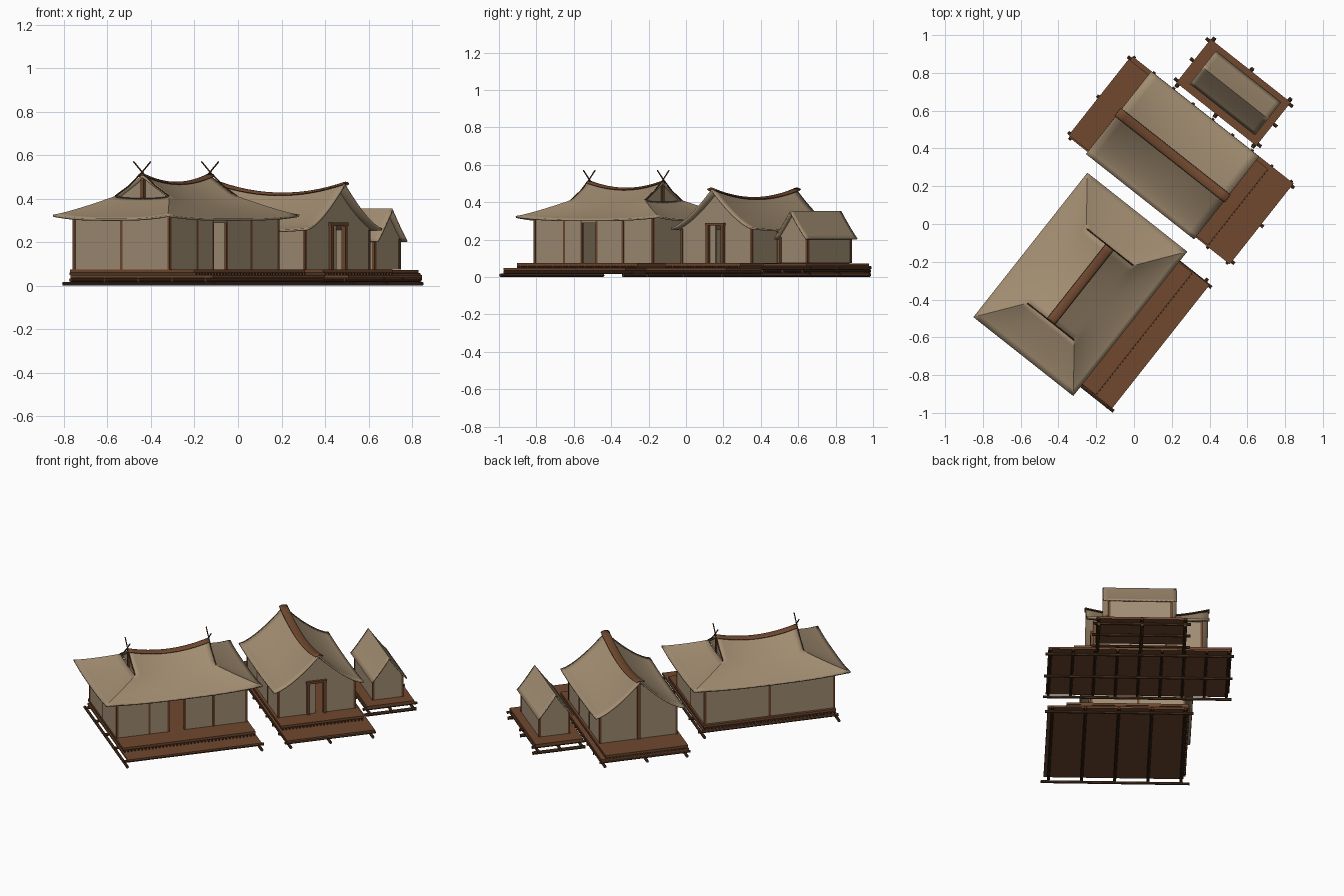
import bpy, bmesh, math
from mathutils import Vector, Matrix

if "Cube" in bpy.data.objects:
    bpy.data.objects.remove(bpy.data.objects["Cube"])

# The whole compound is laid out on straight axes, then turned
TURN = Matrix.Rotation(math.radians(-38.3), 4, 'Z')
FLOOR = 0.075


def material(name, rgb):
    m = bpy.data.materials.new(name)
    m.use_nodes = True
    m.diffuse_color = (*rgb, 1)
    bsdf = m.node_tree.nodes["Principled BSDF"]
    bsdf.inputs["Base Color"].default_value = (*rgb, 1)
    bsdf.inputs["Roughness"].default_value = 0.9
    return m


THATCH = material("thatch", (0.36, 0.265, 0.165))
WALL = material("woven_wall", (0.355, 0.27, 0.175))
WOOD = material("brown_wood", (0.16, 0.065, 0.028))
DARK = material("dark_wood", (0.085, 0.036, 0.016))


def finish(name, bm, mat, smooth=False):
    mesh = bpy.data.meshes.new(name)
    bm.transform(TURN)
    bm.to_mesh(mesh)
    bm.free()
    mesh.materials.append(mat)
    if smooth:
        for p in mesh.polygons:
            p.use_smooth = True
        mesh.set_sharp_from_angle(angle=math.radians(35))
    obj = bpy.data.objects.new(name, mesh)
    bpy.context.collection.objects.link(obj)
    return obj


def boxes(name, spans, mat):
    """Each span is x0, x1, y0, y1, z0, z1."""
    bm = bmesh.new()
    for x0, x1, y0, y1, z0, z1 in spans:
        m = Matrix.Translation(((x0 + x1) / 2, (y0 + y1) / 2, (z0 + z1) / 2))
        bmesh.ops.create_cube(bm, size=1, matrix=m @ Matrix.Diagonal((x1 - x0, y1 - y0, z1 - z0, 1)))
    finish(name, bm, mat)


def poles(name, pairs, r, mat):
    bm = bmesh.new()
    for p, q in pairs:
        p, q = Vector(p), Vector(q)
        m = Matrix.Translation((p + q) / 2) @ (q - p).to_track_quat('Z', 'Y').to_matrix().to_4x4()
        bmesh.ops.create_cone(bm, cap_ends=True, segments=8, radius1=r, radius2=r,
                              depth=(q - p).length, matrix=m)
    finish(name, bm, mat, True)


def spread(a, b, n):
    return [a + (b - a) * i / (n - 1) for i in range(n)]


def sheet(name, patches, mat, thick=0.01):
    """Curved sheet welded from patches (f, a values); f(a, b) has b from -1 to 1."""
    bm = bmesh.new()
    cols = spread(-1, 1, 17)
    for f, rows in patches:
        grid = [[bm.verts.new(f(a, b)) for b in cols] for a in rows]
        faces = [bm.faces.new((r[j], s[j], s[j + 1], r[j + 1]))
                 for r, s in zip(grid, grid[1:]) for j in range(len(cols) - 1)]
        bm.normal_update()
        if sum(face.normal.z for face in faces) < 0:
            bmesh.ops.reverse_faces(bm, faces=faces)
    bmesh.ops.remove_doubles(bm, verts=bm.verts, dist=0.0005)
    mod = finish(name, bm, mat, True).modifiers.new("thickness", 'SOLIDIFY')
    mod.thickness, mod.offset = thick, -1


def panel(name, outline, axis, at, mat, thick=0.01):
    """Upright panel; the outline is (along, z), the axis is the one it faces."""
    bm = bmesh.new()
    place = (lambda s, z: (at, s, z)) if axis == 'x' else (lambda s, z: (s, at, z))
    face = bm.faces.new([bm.verts.new(place(s, z)) for s, z in outline])
    out = bmesh.ops.extrude_face_region(bm, geom=[face])
    shift = Vector((thick, 0, 0)) if axis == 'x' else Vector((0, thick, 0))
    bmesh.ops.translate(bm, vec=shift, verts=[v for v in out["geom"] if isinstance(v, bmesh.types.BMVert)])
    bmesh.ops.recalc_face_normals(bm, faces=bm.faces)
    finish(name, bm, mat)


def posts(name, spots, top, r=0.007):
    boxes(name, [(x - r, x + r, y - r, y + r, FLOOR, top) for x, y in spots], WOOD)


def rectangle(s0, s1, top):
    return [(s0, FLOOR), (s1, FLOOR), (s1, top), (s0, top)]


def with_door(s0, s1, d0, d1, dz):
    return [(s0, FLOOR), (d0, FLOOR), (d0, dz), (d1, dz), (d1, FLOOR), (s1, FLOOR)]


def ridge_cap(name, x, y, half, along, height, w=0.027):
    def f(a, b):
        side, z = w * math.sin(a * 1.5), height(b) + 0.012 * math.cos(a * 1.5) - 0.006
        return (x + side, y + b * half, z) if along == 'y' else (x + b * half, y + side, z)
    sheet(name, [(f, spread(-1, 1, 9))], WOOD, 0.008)


# ---------- Large hall: hipped roof with small gables ----------
X, Y = -0.025, -0.427
WX, WY = 0.277, 0.40
GABLE = 7 / 15      # share of the slope that lies above the hips


def hall_ridge(b):
    return 0.472 + 0.038 * b * b


def hall_z(d, c, ridge):
    eave = 0.308 + 0.018 * abs(c) ** 3
    return eave + (ridge - eave) * (1 - d) ** 1.2


def hall_half(d):
    return 0.25 + 0.237 * max(0, d - GABLE) / (1 - GABLE)


def hall_slope(s):
    return lambda d, b: (X + s * 0.337 * d, Y + b * hall_half(d), hall_z(d, b, hall_ridge(b)))


def hall_hip(s):
    return lambda d, b: (X + b * 0.337 * d, Y + s * hall_half(d), hall_z(d, b, hall_ridge(1)))


sheet("hall_roof", [(hall_slope(s), spread(0, 1, 16)) for s in (1, -1)]
      + [(hall_hip(s), spread(GABLE, 1, 9)) for s in (1, -1)], THATCH)
for s, tag in ((1, "back"), (-1, "front")):
    gable = [(X + k * 0.337, hall_z(abs(k), 1, hall_ridge(0.95)) - 0.007) for k in spread(-GABLE, GABLE, 13)]
    panel("hall_gable_" + tag, gable, 'y', Y + s * 0.238, WALL, 0.006)
    gy = Y + s * 0.246
    boxes("hall_king_post_" + tag, [(X - 0.009, X + 0.009, gy - 0.006, gy + 0.006, 0.395, 0.50)], WOOD)
    # Crossed finial poles that run down the gable edges
    rafters = []
    for k in (1, -1):
        path = [(0.157, 0.412), (0.075, 0.46), (0, 0.522), (-0.05, 0.57)]
        path = [(X + k * px, Y + s * 0.252, pz) for px, pz in path]
        rafters += list(zip(path, path[1:]))
    poles("hall_finial_" + tag, rafters, 0.0035, DARK)
    panel("hall_end_wall_" + tag, rectangle(X - WX, X + WX, 0.315), 'y', Y + s * WY - 0.005, WALL)
ridge_cap("hall_ridge", X, Y, 0.252, 'y', hall_ridge)

panel("hall_rear_wall", rectangle(Y - WY, Y + WY, 0.315), 'x', X - WX - 0.005, WALL)
panel("hall_door_wall", with_door(Y - WY, Y + WY, Y - 0.08, Y + 0.018, 0.288)
      + [(Y + WY, 0.315), (Y - WY, 0.315)], 'x', X + WX - 0.005, WALL)
posts("hall_posts", [(X + i * WX, Y + j * WY) for i in (-1, 0, 1) for j in (-1, 1)]
      + [(X - WX, Y)] + [(X + WX, Y + d) for d in (-0.2, 0.2)], 0.314)
posts("hall_door_jambs", [(X + WX, Y - 0.083), (X + WX, Y + 0.021)], 0.314, 0.006)

# Hall platform
boxes("hall_deck", [(-0.325, 0.402, -0.835, -0.012, 0.06, FLOOR)], WOOD)
boxes("hall_step", [(-0.32, 0.514, -0.838, -0.006, 0.036, 0.048)], WOOD)
boxes("hall_joists", [(-0.332, 0.408, y - 0.004, y + 0.004, 0.048, 0.06) for y in spread(-0.825, -0.02, 38)], DARK)
poles("hall_base_beams", [((-0.355, y, 0.009), (0.53, y, 0.009)) for y in (-0.845, -0.01)], 0.009, DARK)
poles("hall_long_beams", [((x, -0.855, 0.026), (x, 0.015, 0.026))
                          for x in spread(-0.305, 0.485, 5)], 0.009, DARK)

# ---------- Middle house: saddle roof ----------
X, Y = -0.065, 0.412
WX, WY = 0.318, 0.236


def house_ridge(b):
    return 0.422 + 0.05 * b * b


def house_roof(a, b):
    eave = 0.252 + 0.012 * b * b
    return X + b * 0.364, Y + a * 0.279, eave + (house_ridge(b) - eave) * (1 - abs(a)) ** 1.45


sheet("house_roof", [(house_roof, spread(-1, 1, 25))], THATCH)
ridge_cap("house_ridge", X, Y, 0.37, 'x', house_ridge)
gable = [(Y + a * 0.279, house_roof(a, 0.86)[2] - 0.008) for a in spread(0.845, -0.845, 21)]
panel("house_door_wall", with_door(Y - WY, Y + WY, Y - 0.048, Y + 0.04, 0.28) + gable, 'x', X + WX - 0.005, WALL)
panel("house_rear_wall", rectangle(Y - WY, Y + WY, 0.25)[:2] + gable, 'x', X - WX - 0.005, WALL)
for s, tag in ((-1, "front"), (1, "back")):
    panel("house_side_wall_" + tag, rectangle(X - WX, X + WX, 0.256), 'y', Y + s * WY - 0.005, WALL)
posts("house_posts", [(X + x, Y + s * WY) for x in spread(-WX, WX, 4) for s in (-1, 1)], 0.256)
posts("house_king_post", [(X - WX - 0.004, Y)], 0.445, 0.009)

# Door frame with a half-closed leaf
fx = X + WX
boxes("house_door_frame", [(fx, fx + 0.02, Y - 0.064, Y - 0.046, FLOOR, 0.288),
                           (fx, fx + 0.02, Y + 0.038, Y + 0.056, FLOOR, 0.288),
                           (fx, fx + 0.02, Y - 0.068, Y + 0.06, 0.275, 0.29)], WOOD)
boxes("house_door_leaf", [(fx - 0.003, fx + 0.004, Y - 0.048, Y - 0.008, FLOOR, 0.278)], WALL)

# Middle house platform
boxes("house_deck", [(-0.563, 0.376, 0.155, 0.668, 0.06, FLOOR)], WOOD)
boxes("house_step", [(-0.555, 0.53, 0.147, 0.692, 0.036, 0.048)], WOOD)
boxes("house_joists", [(-0.558, 0.382, y - 0.004, y + 0.004, 0.048, 0.06) for y in spread(0.165, 0.658, 24)], DARK)
poles("house_base_beams", [((-0.575, y, 0.009), (0.547, y, 0.009)) for y in (0.165, 0.412, 0.675)], 0.009, DARK)
poles("house_cross_beams", [((x, 0.137, 0.026), (x, 0.7, 0.026)) for x in spread(-0.545, 0.515, 9)], 0.008, DARK)

# ---------- Small storehouse: plain gable roof ----------
X, Y = -0.008, 0.877
WX, WY = 0.185, 0.09


def store_roof(a, b):
    return X + b * 0.22, Y + a * 0.112, 0.206 + 0.148 * (1 - abs(a)) ** 1.1


sheet("store_roof", [(store_roof, spread(-1, 1, 13))], THATCH, 0.008)
gable = [(Y + a * 0.112, store_roof(a, 0)[2] - 0.008) for a in spread(0.8, -0.8, 9)]
for s, tag in ((-1, "right"), (1, "left")):
    panel("store_gable_wall_" + tag, rectangle(Y - WY, Y + WY, 0.2)[:2] + gable, 'x', X + s * WX - 0.005, WALL)
    panel("store_side_wall_" + tag, rectangle(X - WX, X + WX, 0.22), 'y', Y + s * WY - 0.005, WALL)
posts("store_posts", [(X + i * WX, Y + j * WY) for i in (-1, 1) for j in (-1, 1)], 0.215)

# Storehouse platform on three layers of poles
boxes("store_deck", [(-0.288, 0.252, 0.726, 1.02, 0.058, 0.072)], WOOD)
rows, cols = spread(0.738, 1.008, 3), spread(-0.275, 0.24, 3)
poles("store_upper_poles", [((x, 0.705, 0.05), (x, 1.04, 0.05)) for x in cols], 0.009, DARK)
poles("store_middle_poles", [((-0.31, y, 0.032), (0.275, y, 0.032)) for y in rows], 0.009, DARK)
poles("store_lower_poles", [((x, 0.71, 0.012), (x, 1.035, 0.012)) for x in cols], 0.011, DARK)
